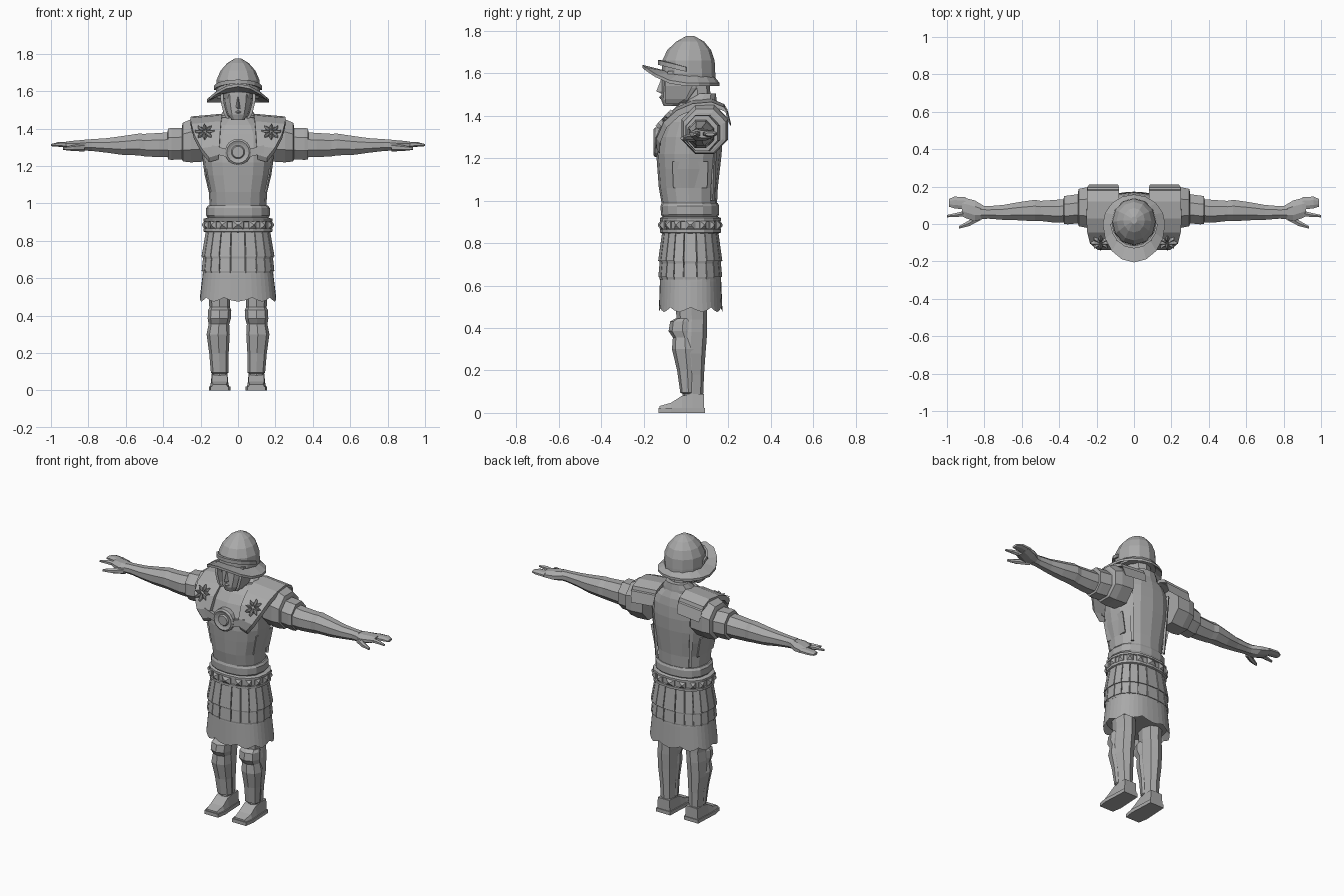
import bpy, bmesh, math
from mathutils import Vector, Matrix

grey = bpy.data.materials.new("plain grey")
grey.diffuse_color = (0.4, 0.4, 0.4, 1)
TAU = math.tau


def make(name, lofts):
    """One flat-shaded object from a list of lofts (each a list of point rings)."""
    bm = bmesh.new()
    for rings in lofts:
        vs = [[bm.verts.new(p) for p in r] for r in rings]
        n = len(vs[0])
        for a, b in zip(vs, vs[1:]):
            for i in range(n):
                j = (i + 1) % n
                bm.faces.new((a[i], a[j], b[j], b[i]))
        bm.faces.new(vs[0][::-1])
        bm.faces.new(vs[-1])
    bmesh.ops.recalc_face_normals(bm, faces=bm.faces)
    me = bpy.data.meshes.new(name)
    bm.to_mesh(me)
    bm.free()
    me.materials.append(grey)
    ob = bpy.data.objects.new(name, me)
    bpy.context.collection.objects.link(ob)
    return ob


def pair(name, lofts):
    """Left and right copies mirrored across x = 0."""
    for side, s in (("left", 1), ("right", -1)):
        make(f"{side}_{name}", [[[(s * p[0], p[1], p[2]) for p in r] for r in l] for l in lofts])


def el(a, z, rx, ry, cy=0.02, cx=0.0, e=0.85):
    """Rounded-square point; angle 0 faces the front."""
    s, c = math.sin(a), math.cos(a)
    return (cx + rx * math.copysign(abs(s) ** e, s), cy - ry * math.copysign(abs(c) ** e, c), z)


def ring(z, rx, yf, yb, n=16, cx=0.0, e=0.85):
    """Horizontal ring given half width, front y and back y."""
    return [el(TAU * i / n, z, rx, (yb - yf) / 2, (yf + yb) / 2, cx, e) for i in range(n)]


def xring(x, y, z, ry, rz, n=8):
    """Ring facing along x."""
    return [(x, y + ry * math.cos(TAU * (i + .5) / n), z + rz * math.sin(TAU * (i + .5) / n)) for i in range(n)]


def panel(a0, a1, top, bottom, t=0.01):
    """Slab wrapped on the body between two angles; top and bottom are (z, rx, ry)."""
    return [[el(a0, z, rx, ry), el(a1, z, rx, ry), el(a1, z, rx + t, ry + t), el(a0, z, rx + t, ry + t)]
            for z, rx, ry in (top, bottom)]


# Cuirass
make("cuirass", [[ring(*r) for r in (
    (.96, .15, -.11, .145), (1.06, .156, -.128, .15), (1.15, .178, -.135, .16), (1.22, .188, -.14, .168),
    (1.30, .19, -.132, .172), (1.37, .185, -.105, .168), (1.42, .15, -.07, .16), (1.46, .09, -.03, .145))]])
make("cuirass_side_panels", [panel(s * 1.57 - .5, s * 1.57 + .5, (1.185, .184, .146), (1.06, .157, .137), .012)
                             for s in (1, -1)])
make("back_plate_rim", [panel(math.pi + s * .75 - .06, math.pi + s * .75 + .06, (1.38, .185, .15), (1.0, .156, .132), .012)
                        for s in (1, -1)])

# Chest disc with raised rim
make("chest_disc", [[[(r * math.sin(TAU * i / 16), y, 1.275 + r * math.cos(TAU * i / 16)) for i in range(16)]
                     for r, y in ((.07, -.11), (.07, -.146), (.06, -.154), (.046, -.148), (.036, -.146), (.03, -.154))]])
pair("chest_tie", [[[(x, y, z - .03), (x, y + .02, z - .03), (x, y + .02, z + .012), (x, y, z + .012)]
                    for x, y, z in ((.05, -.146, 1.275), (.14, -.138, 1.30))]])

# Shoulder plates running from the back over the shoulder to the chest
strap = ((-.138, 1.26, .105, .155), (-.138, 1.31, .10, .195), (-.105, 1.385, .095, .235), (-.045, 1.44, .09, .25),
         (.03, 1.472, .085, .255), (.12, 1.48, .08, .25), (.18, 1.455, .08, .25), (.197, 1.39, .085, .24))
pair("shoulder_plate", [[[(a, y, z), (b, y, z - .015), (b, y + .015, z - .04), (a, y + .015, z - .025)]
                         for y, z, a, b in strap]])
make("back_collar", [[ring(1.40, .10, -.02, .15, 12), ring(1.47, .095, .0, .145, 12), ring(1.505, .07, .04, .14, 12)]])

# Star flowers on the shoulder plates
frame = Matrix.Translation((.178, -.098, 1.382)) @ Matrix.Rotation(math.radians(47), 4, 'X')
petals = []
for i in range(8):
    m = frame @ Matrix.Rotation(TAU * i / 8, 4, 'Z')
    petals.append([[m @ Vector(p) for p in ((.008, 0, h), (.03, -k, h), (.052, 0, h), (.03, k, h))]
                   for h, k in ((-.008, .011), (.008, .009), (.014, .002))])
pair("shoulder_flower", petals)

# Sleeves, arms and hands
pair("sleeve", [[xring(.17, .09, 1.34, .115, .125), xring(.25, .088, 1.335, .118, .125),
                 xring(.295, .088, 1.328, .108, .112), xring(.30, .088, 1.325, .09, .095)],
                [xring(.27, .085, 1.32, .085, .09), xring(.355, .075, 1.318, .083, .092),
                 xring(.375, .075, 1.318, .08, .09), xring(.376, .075, 1.318, .06, .07)]])
pair("arm", [[xring(*r) for r in (
    (.34, .072, 1.315, .068, .073), (.42, .068, 1.312, .066, .07), (.50, .07, 1.312, .058, .065),
    (.53, .072, 1.315, .062, .063), (.62, .068, 1.31, .052, .054), (.70, .062, 1.31, .043, .042),
    (.78, .062, 1.312, .036, .034), (.82, .062, 1.312, .04, .032))]])
pair("hand", [
    [xring(.80, .062, 1.312, .036, .03), xring(.85, .07, 1.31, .06, .03), xring(.90, .085, 1.313, .058, .022),
     xring(.92, .09, 1.313, .052, .018)],
    [xring(.90, .11, 1.314, .036, .016), xring(.96, .115, 1.316, .034, .014), xring(.99, .113, 1.312, .022, .008)],
    [xring(.90, .058, 1.313, .016, .016, 6), xring(.95, .048, 1.316, .013, .013, 6), xring(1.0, .042, 1.312, .007, .006, 6)],
    [xring(.82, .04, 1.30, .022, .022, 6), xring(.88, .005, 1.296, .018, .016, 6), xring(.935, -.018, 1.294, .008, .008, 6)]])

# Neck and head
make("neck", [[ring(1.40, .07, .0, .125, 8), ring(1.56, .06, -.01, .11, 8)]])
make("head", [[ring(*r, 12) for r in (
    (1.445, .032, -.105, -.04), (1.475, .058, -.117, .04), (1.53, .074, -.115, .09), (1.58, .08, -.112, .10),
    (1.64, .08, -.105, .11))]])
make("nose", [[[(-w, -.10, z), (w, -.10, z), (0, y, z)] for z, w, y in ((1.505, .018, -.118), (1.515, .016, -.14), (1.57, .007, -.118))]])
make("lips", [[[(-w, -.105, z), (w, -.105, z), (0, y, z)] for z, w, y in ((1.478, .02, -.12), (1.488, .026, -.127), (1.497, .012, -.118))]])
pair("cheek_guard", [[[(x, f, z), (x + .016, f, z), (x + .016, b, z), (x, b, z)] for x, f, b, z in (
    (.078, -.085, .03, 1.61), (.076, -.10, .03, 1.54), (.06, -.10, .0, 1.48), (.045, -.095, -.04, 1.455))]])

# Helmet dome, brow band and flared brim
make("helmet_dome", [[ring(*r, 12, 0, 1) for r in (
    (1.56, .112, -.10, .138), (1.60, .118, -.115, .138), (1.66, .115, -.112, .135), (1.71, .093, -.088, .118),
    (1.75, .058, -.045, .085), (1.775, .016, .0, .04))]])


def brim(h, dz, grow):
    pts = []
    for i in range(16):
        a = TAU * i / 16
        s, c = math.sin(a), math.cos(a)
        f = max(c, 0)
        rx, rf, rb = .112 + .055 * grow, .105 + .10 * grow, .13 + .028 * grow
        pts.append((rx * s, -c * (rf if c > 0 else rb), h + dz + f * f * (.025 + .06 * grow)))
    return pts


make("helmet_brim", [[brim(1.59, 0, 0), brim(1.555, 0, 1), brim(1.54, 0, 1), brim(1.572, 0, 0)]])
make("brow_band", [[[el(a, z, .118, .127, .011, 0, 1), el(a, z + .022, .118, .127, .011, 0, 1),
                     el(a, z + .022, .128, .142, .011, 0, 1), el(a, z, .128, .142, .011, 0, 1)]
                    for a in [(-1.5 + 3 * i / 8) for i in range(9)] for z in [1.605 + .035 * math.cos(a)]]])

# Waist bands and studded belt
make("waist_band", [[ring(.925, .162, -.112, .15), ring(.935, .17, -.118, .156), ring(.975, .17, -.12, .156),
                     ring(.988, .16, -.115, .15)]])
make("belt", [[ring(.845, .172, -.112, .152), ring(.85, .184, -.122, .165), ring(.865, .184, -.122, .165),
               ring(.868, .177, -.116, .158), ring(.902, .177, -.116, .158), ring(.905, .184, -.122, .165),
               ring(.918, .184, -.122, .165), ring(.925, .16, -.11, .148)]])
studs = []
for i in range(16):
    a, rs = TAU * i / 16, []
    for k, t in ((.13, -.002), (.125, .003), (.02, .016)):
        h = .022 * k / .13
        rs.append([el(a + da * k, .885 + dz * h, .177 + t, .137 + t) for da, dz in ((-1, -1), (1, -1), (1, 1), (-1, 1))])
    studs.append(rs)
make("belt_studs", studs)

# Skirt: two rows of hanging strips over a tunic with a ragged hem
step = TAU / 20


def strips(top, bottom, tip, t):
    out = []
    for i in range(20):
        a = step * i
        out.append(panel(a - step * .46, a + step * .46, top, bottom, t))
        out.append(panel(a - step * .46, a + step * .46, bottom, (bottom[0] - .012, *tip), t * .5))
    return out


make("upper_strips", strips((.855, .162, .122), (.715, .186, .142), (.184, .14), .011))
make("lower_strips", strips((.725, .178, .135), (.64, .187, .143), (.185, .141), .009))
hem = ring(.475, .204, -.128, .172, 40)
hem = [(x, y, z + (.0, .008, .022, .008)[i % 4]) for i, (x, y, z) in enumerate(hem)]
make("tunic", [[ring(.86, .155, -.095, .14, 40), ring(.72, .178, -.115, .158, 40), ring(.62, .189, -.123, .166, 40), hem,
                ring(.52, .185, -.11, .155, 40)]])

# Legs, greaves and feet
pair("leg", [[ring(z, rx, f, b, 8, cx) for z, rx, f, b, cx in (
    (.56, .06, -.05, .10, .10), (.44, .055, -.045, .10, .098), (.38, .056, -.05, .10, .102), (.28, .054, -.045, .092, .104),
    (.18, .045, -.025, .085, .10), (.06, .04, -.015, .08, .098))]])
pair("greave", [[ring(z, rx, f, b, 8, cx) for z, rx, f, b, cx in (
    (.445, .054, -.05, .035, .098), (.43, .062, -.075, .045, .098), (.385, .062, -.082, .05, .10), (.355, .055, -.062, .05, .102),
    (.30, .062, -.066, .06, .106), (.20, .052, -.042, .055, .102), (.095, .047, -.027, .05, .098), (.09, .04, -.015, .04, .098))]])
pair("foot", [[[(.098 - w, y, .018), (.098 + w, y, .018), (.098 + t, y, z), (.098 - t, y, z)] for y, w, t, z in (
    (-.125, .045, .035, .032), (-.07, .052, .042, .048), (-.02, .05, .04, .08), (.03, .047, .042, .09), (.085, .045, .04, .09))]])
pair("sole", [[[(.098 - w, y, 0), (.098 + w, y, 0), (.098 + w, y, .022), (.098 - w, y, .022)]
               for y, w in ((-.13, .048), (-.07, .058), (.0, .054), (.09, .05))]])
